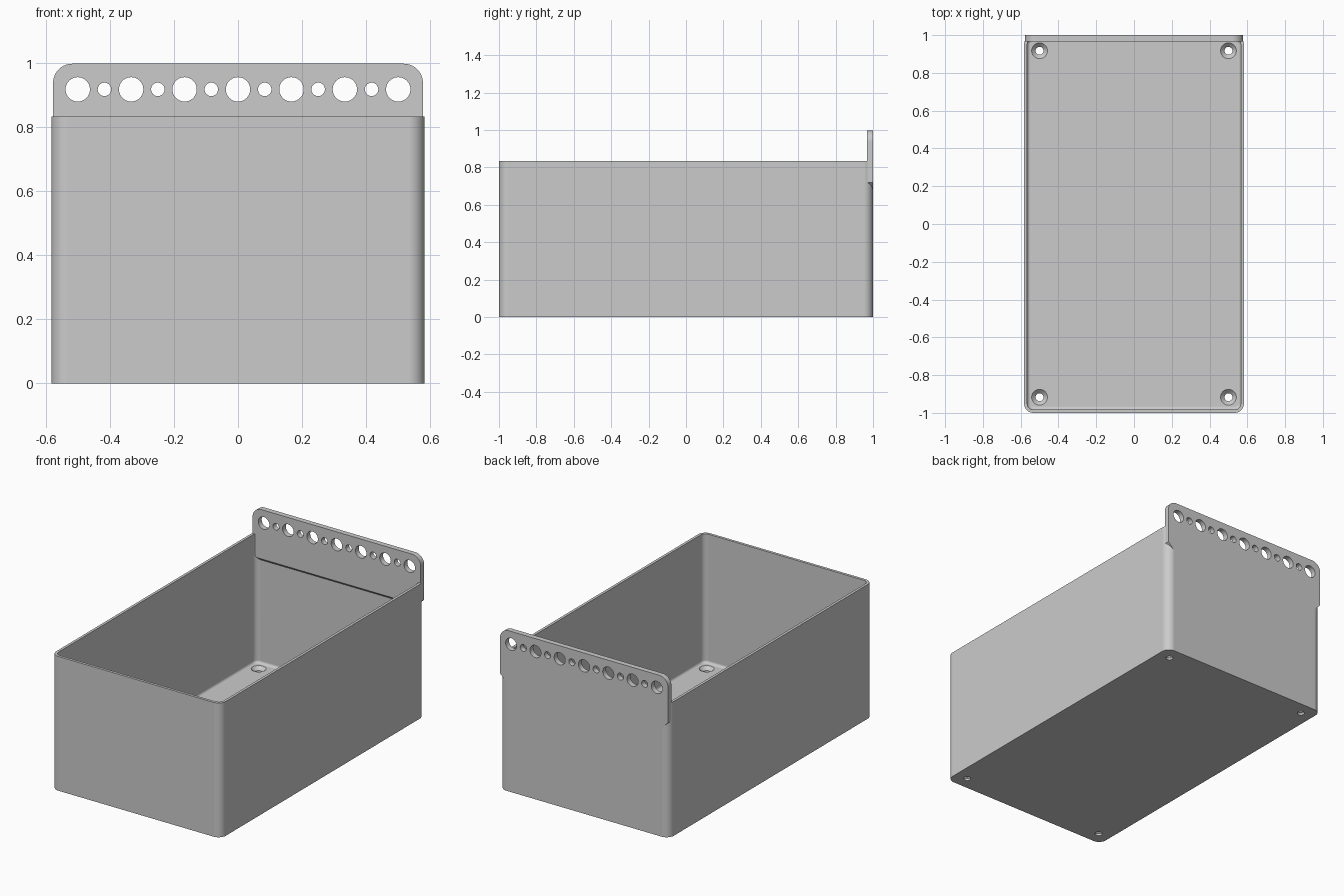
import bpy, bmesh, math
from mathutils import Matrix

if "Cube" in bpy.data.objects:
    bpy.data.objects.remove(bpy.data.objects["Cube"])

grey = bpy.data.materials.new("plain grey")
grey.use_nodes = True
colour = (0.6, 0.6, 0.6, 1)
grey.diffuse_color = colour
grey.node_tree.nodes["Principled BSDF"].inputs["Base Color"].default_value = colour

HALF_X, HALF_Y, HEIGHT = 0.582, 1.0, 0.833
WALL, FLOOR, RADIUS = 0.0167, 0.033, 0.05
PANEL_X, PANEL_FRONT, PANEL_LOW, PANEL_TOP = 0.577, 0.967, 0.658, 0.997


def finish(name, bm):
    bmesh.ops.recalc_face_normals(bm, faces=bm.faces)
    mesh = bpy.data.meshes.new(name)
    bm.to_mesh(mesh)
    bm.free()
    mesh.materials.append(grey)
    obj = bpy.data.objects.new(name, mesh)
    bpy.context.collection.objects.link(obj)
    return obj


def rounded_block(name, hx, hy, z0, z1, radius, floor_bevel=0):
    bm = bmesh.new()
    bmesh.ops.create_cube(bm, size=1)
    bmesh.ops.scale(bm, vec=(2 * hx, 2 * hy, z1 - z0), verts=bm.verts)
    bmesh.ops.translate(bm, vec=(0, 0, (z0 + z1) / 2), verts=bm.verts)
    uprights = [e for e in bm.edges if abs(e.verts[0].co.z - e.verts[1].co.z) > 0.1]
    bmesh.ops.bevel(bm, geom=uprights, offset=radius, segments=10,
                    profile=0.5, affect='EDGES')
    if floor_bevel:
        rim = [e for e in bm.edges if all(v.co.z < z0 + 0.001 for v in e.verts)]
        bmesh.ops.bevel(bm, geom=rim, offset=floor_bevel, segments=4,
                        profile=0.5, affect='EDGES')
    return finish(name, bm)


def add_cone(bm, r_low, r_high, depth, matrix):
    bmesh.ops.create_cone(bm, cap_ends=True, segments=40, radius1=r_low,
                          radius2=r_high, depth=depth, matrix=matrix)


def cut(obj, cutter):
    mod = obj.modifiers.new("cut", 'BOOLEAN')
    mod.operation, mod.solver, mod.object = 'DIFFERENCE', 'EXACT', cutter
    bpy.context.view_layer.objects.active = obj
    bpy.ops.object.modifier_apply(modifier=mod.name)
    bpy.data.objects.remove(cutter)


def smooth(obj):
    bpy.ops.object.select_all(action='DESELECT')
    obj.select_set(True)
    bpy.context.view_layer.objects.active = obj
    bpy.ops.object.shade_smooth_by_angle(angle=math.radians(30))
    obj.modifiers.new("flat sides", 'WEIGHTED_NORMAL').keep_sharp = True


# Open box with rounded corners and a filleted floor
box = rounded_block("box", HALF_X, HALF_Y, 0, HEIGHT, RADIUS)
cut(box, rounded_block("cavity", HALF_X - WALL, HALF_Y - WALL, FLOOR,
                       HEIGHT + 0.2, RADIUS - WALL, WALL))

# Countersunk screw holes through the floor corners
shafts, sinks = bmesh.new(), bmesh.new()
for x in (-0.5, 0.5):
    for y in (-0.917, 0.917):
        add_cone(shafts, 0.021, 0.021, 0.3, Matrix.Translation((x, y, 0)))
        add_cone(sinks, 0.02, 0.064, 0.044, Matrix.Translation((x, y, FLOOR)))
cut(box, finish("screw_shafts", shafts))
cut(box, finish("countersinks", sinks))
smooth(box)

# Back panel: sloped lower edge, rounded top corners, tapered lower corners
bm = bmesh.new()
profile = [(HALF_Y, PANEL_LOW), (PANEL_FRONT, PANEL_LOW + HALF_Y - PANEL_FRONT),
           (PANEL_FRONT, PANEL_TOP), (HALF_Y, PANEL_TOP)]
ends = [[bm.verts.new((x, y, z)) for y, z in profile] for x in (-PANEL_X, PANEL_X)]
for end in ends:
    bm.faces.new(end)
for i in range(4):
    j = (i + 1) % 4
    bm.faces.new((ends[0][i], ends[0][j], ends[1][j], ends[1][i]))
bmesh.ops.recalc_face_normals(bm, faces=bm.faces)
corners = [e for e in bm.edges if all(v.co.z > 0.99 for v in e.verts)
           and abs(e.verts[0].co.x - e.verts[1].co.x) < 0.01]
bmesh.ops.bevel(bm, geom=corners, offset=0.06, segments=10,
                profile=0.5, affect='EDGES')
for side in (-1, 1):
    sliced = bmesh.ops.bisect_plane(
        bm, geom=bm.verts[:] + bm.edges[:] + bm.faces[:], clear_outer=True,
        plane_co=(side * PANEL_X, 0, 0.718), plane_no=(side, 0, -1))["geom_cut"]
    rim = [g for g in sliced if isinstance(g, bmesh.types.BMEdge)]
    bmesh.ops.holes_fill(bm, edges=rim, sides=0)
panel = finish("back_panel", bm)

# Row of alternating large and small holes
holes = bmesh.new()
turn = Matrix.Rotation(math.pi / 2, 4, 'X')
for i in range(-6, 7):
    r = 0.038 if i % 2 == 0 else 0.021
    add_cone(holes, r, r, 0.2, Matrix.Translation((i / 12, HALF_Y, 0.917)) @ turn)
cut(panel, finish("panel_holes", holes))
smooth(panel)
